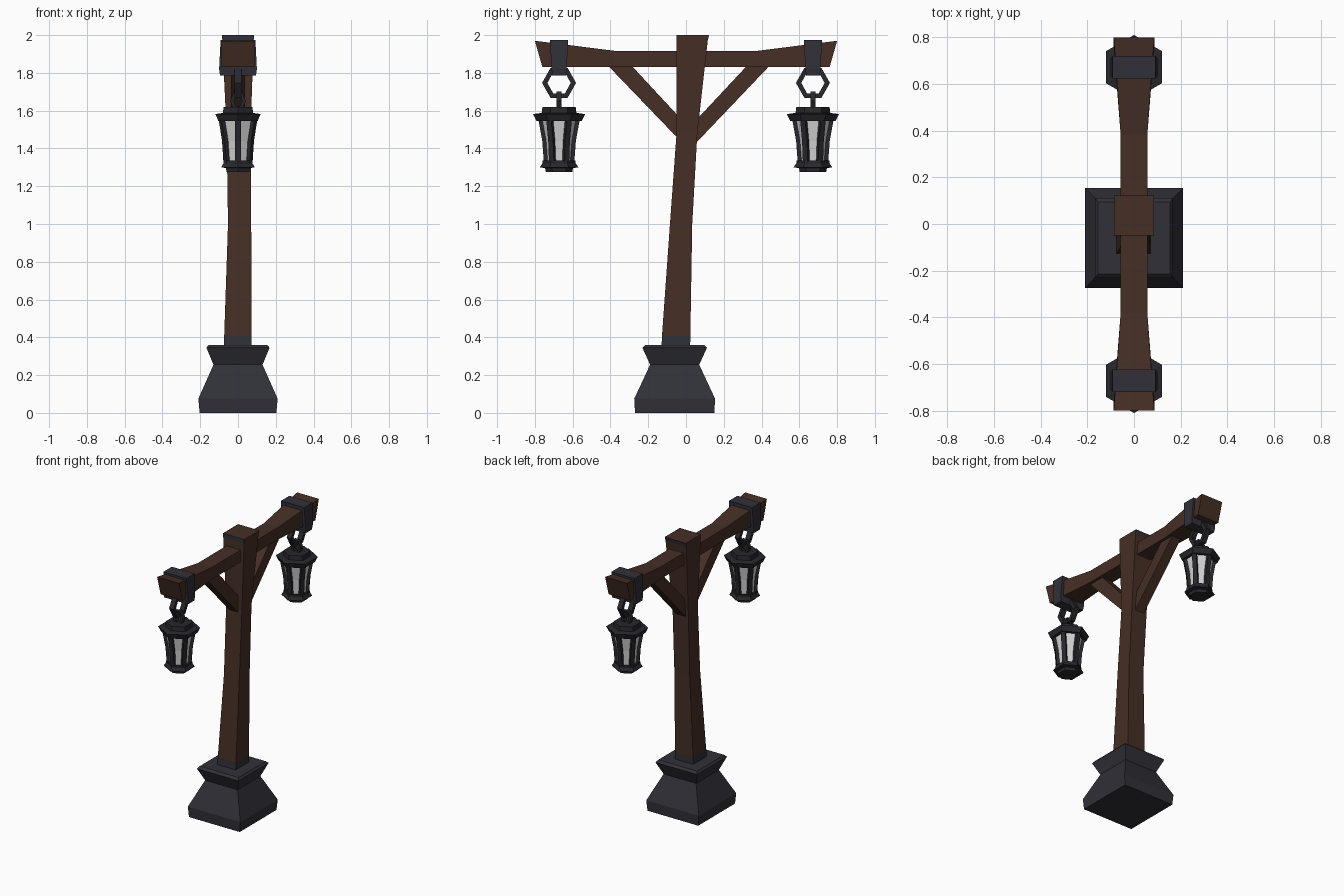
import bpy, bmesh, math
from mathutils import Vector

if "Cube" in bpy.data.objects:
    bpy.data.objects.remove(bpy.data.objects["Cube"])


def material(name, rgb):
    m = bpy.data.materials.new(name)
    m.diffuse_color = (*rgb, 1)
    m.use_nodes = True
    m.node_tree.nodes["Principled BSDF"].inputs["Base Color"].default_value = m.diffuse_color
    return m


WOOD = material("brown wood", (0.060, 0.028, 0.019))
STONE = material("blue grey stone", (0.030, 0.030, 0.039))
IRON = material("dark iron", (0.021, 0.020, 0.025))
GLASS = material("pale glass", (0.66, 0.66, 0.66))


def loft(name, rings, mats, closed=False):
    """Skin a list of equal-sized point rings; cap the ends or join them in a loop."""
    bm = bmesh.new()
    loops = [[bm.verts.new(p) for p in ring] for ring in rings]
    pairs = list(zip(loops, loops[1:]))
    if closed:
        pairs.append((loops[-1], loops[0]))
    else:
        bm.faces.new(loops[0])
        bm.faces.new(loops[-1])
    for a, b in pairs:
        n = len(a)
        for i in range(n):
            bm.faces.new((a[i], a[(i + 1) % n], b[(i + 1) % n], b[i]))
    bmesh.ops.recalc_face_normals(bm, faces=bm.faces)
    me = bpy.data.meshes.new(name)
    bm.to_mesh(me)
    bm.free()
    for m in mats:
        me.materials.append(m)
    ob = bpy.data.objects.new(name, me)
    bpy.context.collection.objects.link(ob)
    return ob


def rect(z, x0, x1, y0, y1):
    return [(x0, y0, z), (x1, y0, z), (x1, y1, z), (x0, y1, z)]


def hexagon(z, r, cy):
    # corners point along +y and -y
    return [(r * math.sin(k * math.pi / 3), cy + r * math.cos(k * math.pi / 3), z) for k in range(6)]


def link(name, cy, cz, ry, rz, wide, thick, plane):
    """Hexagonal chain link with a square section, lying in the yz or xz plane."""
    rings = []
    for k in range(6):
        c, s = math.cos(k * math.pi / 3), math.sin(k * math.pi / 3)
        ring = []
        for d, w in ((0, -1), (1, -1), (1, 1), (0, 1)):
            u, v, t = c * (ry - d * thick), s * (rz - d * thick), w * wide
            ring.append((t, cy + u, cz + v) if plane == "yz" else (u, cy + t, cz + v))
        rings.append(ring)
    loft(name, rings, [IRON], closed=True)


# Flared stone foot
CY = -0.06
loft("stone_foot", [rect(z, -h, h, CY - h - e, CY + h + e) for z, h, e in (
    (0, 0.203, 0.007), (0.075, 0.21, 0.004), (0.255, 0.13, 0), (0.345, 0.167, 0.004), (0.36, 0.155, 0))], [STONE])

# Leaning post, with dark bands at its foot and top
post = loft("post", [rect(*r) for r in (
    (0.34, -0.075, 0.072, -0.130, 0.022), (0.41, -0.073, 0.072, -0.127, 0.023),
    (1.00, -0.053, 0.070, -0.085, 0.033), (1.48, -0.060, 0.066, -0.050, 0.060),
    (1.97, -0.083, 0.083, -0.050, 0.115), (2.00, -0.085, 0.085, -0.050, 0.122))], [WOOD, STONE])
for f in post.data.polygons:
    if f.center.z < 0.41 or (1.97 < f.center.z < 1.995 and abs(f.normal.y) > 0.7):
        f.material_index = 1

# Cross beam, swelling upward and outward at the ends
beam = []
for y_top, y_bot, z_top, hx in ((0.80, 0.76, 1.97, 0.087), (0.38, 0.38, 1.917, 0.057)):
    beam.append([(-hx, y_top, z_top), (hx, y_top, z_top), (hx, y_bot, 1.83), (-hx, y_bot, 1.83)])
beam += [[(x, -y, z) for x, y, z in ring] for ring in reversed(beam)]
loft("cross_beam", beam, [WOOD])

# Diagonal braces
for side, profile in (
        ("front", [(-0.41, 1.835), (-0.285, 1.835), (-0.03, 1.56), (-0.03, 1.44)]),
        ("back", [(0.44, 1.835), (0.32, 1.835), (0.035, 1.53), (0.035, 1.41)])):
    loft(side + "_brace", [[(x, y, z) for y, z in profile] for x in (-0.036, 0.036)], [WOOD])

# Hanging lanterns
BODY = [(1.55, 0.109), (1.44, 0.089), (1.32, 0.080)]
for side, cy in (("front", -0.672), ("back", 0.672)):
    # strap around the beam, chain link and hook
    loft(side + "_strap", [rect(z, -hx, hx, cy - hy, cy + hy) for z, hx, hy in (
        (1.785, 0.095, 0.036), (1.82, 0.10, 0.040), (1.975, 0.092, 0.048))], [STONE])
    link(side + "_chain_link", cy, 1.747, 0.09, 0.092, 0.018, 0.028, "yz")
    link(side + "_hook", cy, 1.652, 0.042, 0.056, 0.014, 0.020, "xz")
    # roof and base
    loft(side + "_lantern_roof", [hexagon(z, r, cy) for z, r in (
        (1.62, 0.088), (1.588, 0.092), (1.582, 0.138), (1.545, 0.120))], [IRON])
    loft(side + "_lantern_base", [hexagon(z, r, cy) for z, r in (
        (1.335, 0.088), (1.322, 0.088), (1.300, 0.102), (1.296, 0.074), (1.275, 0.070))], [IRON])
    # glass and corner bars
    loft(side + "_lantern_glass", [hexagon(z, r - 0.012, cy) for z, r in BODY], [GLASS])
    for k in range(6):
        a = k * math.pi / 3
        out, tan = Vector((math.sin(a), math.cos(a), 0)), Vector((math.cos(a), -math.sin(a), 0))
        loft(f"{side}_lantern_bar_{k + 1}", [
            [Vector((0, cy, z)) + out * (r + d) + tan * w
             for d, w in ((0, -0.015), (0, 0.015), (-0.026, 0.015), (-0.026, -0.015))]
            for z, r in BODY], [IRON])
